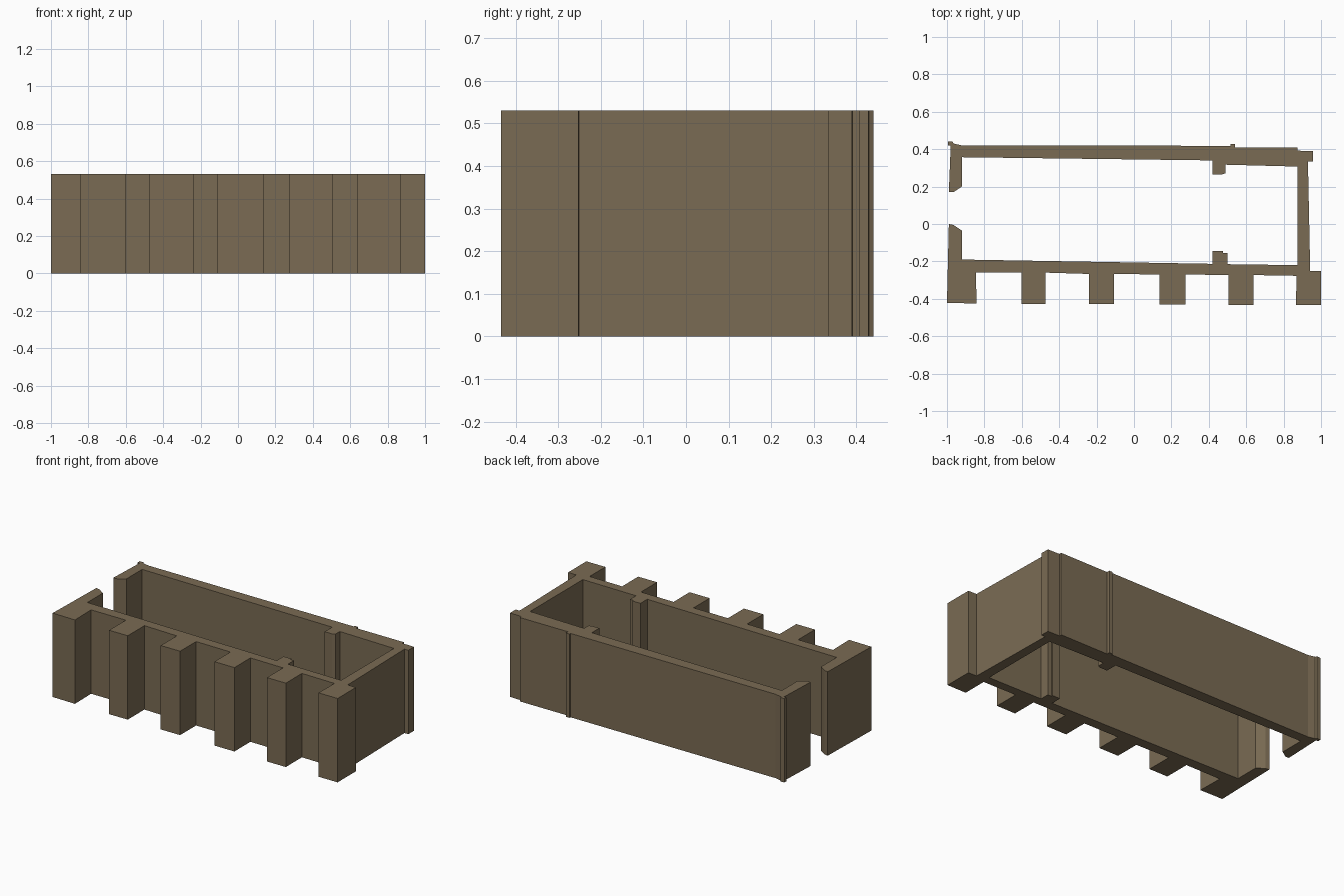
import bpy, bmesh

HEIGHT = 0.53

# Inner face: lower door jamb, front wall with pier, right wall, back wall with pier, upper door jamb
inner = [(-0.99, 0.0), (-0.965, -0.005), (-0.92, -0.035), (-0.92, -0.19),
         (0.42, -0.213), (0.42, -0.145), (0.475, -0.145), (0.475, -0.155), (0.5, -0.155),
         (0.5, -0.215), (0.875, -0.22), (0.875, 0.307), (0.49, 0.317), (0.49, 0.272),
         (0.47, 0.265), (0.42, 0.265), (0.42, 0.34), (-0.92, 0.357), (-0.92, 0.2),
         (-0.965, 0.17), (-0.99, 0.17)]

# Outer face: back left corner, back wall with small pilaster, right corner, right wall
outer = [(-0.98, 0.42), (-0.995, 0.42), (-0.995, 0.44), (-0.97, 0.44), (-0.965, 0.43),
         (-0.92, 0.42), (0.515, 0.418), (0.515, 0.428), (0.54, 0.428), (0.54, 0.408),
         (0.875, 0.408), (0.875, 0.392), (0.957, 0.39), (0.957, 0.333), (0.93, 0.333),
         (0.942, -0.25), (1.0, -0.252), (1.0, -0.434), (0.867, -0.434), (0.868, -0.277)]

# Front buttresses, right to left: right edge, left edge, wall line, front line
buttresses = []
for right, left, wall, front in [(0.638, 0.506, -0.273, -0.434), (0.276, 0.136, -0.27, -0.43),
                                 (-0.106, -0.241, -0.267, -0.427), (-0.472, -0.602, -0.26, -0.427)]:
    buttresses += [(right, wall), (right, front), (left, front), (left, wall)]

# Left front buttress
corner = [(-0.845, -0.26), (-0.842, -0.425), (-1.0, -0.422)]


def extrude_outline(name, points, height, material):
    bm = bmesh.new()
    base = bm.faces.new([bm.verts.new((x, y, 0)) for x, y in points])
    top = bmesh.ops.extrude_face_region(bm, geom=[base], use_keep_orig=True)
    verts = [g for g in top["geom"] if isinstance(g, bmesh.types.BMVert)]
    bmesh.ops.translate(bm, verts=verts, vec=(0, 0, height))
    bmesh.ops.recalc_face_normals(bm, faces=bm.faces)
    mesh = bpy.data.meshes.new(name)
    bm.to_mesh(mesh)
    bm.free()
    mesh.materials.append(material)
    obj = bpy.data.objects.new(name, mesh)
    bpy.context.collection.objects.link(obj)
    return obj


stone = bpy.data.materials.new("brown_stone")
stone.diffuse_color = (0.195, 0.147, 0.087, 1)

# One continuous wall with its buttresses
extrude_outline("buttressed_wall", inner + outer + buttresses + corner, HEIGHT, stone)
